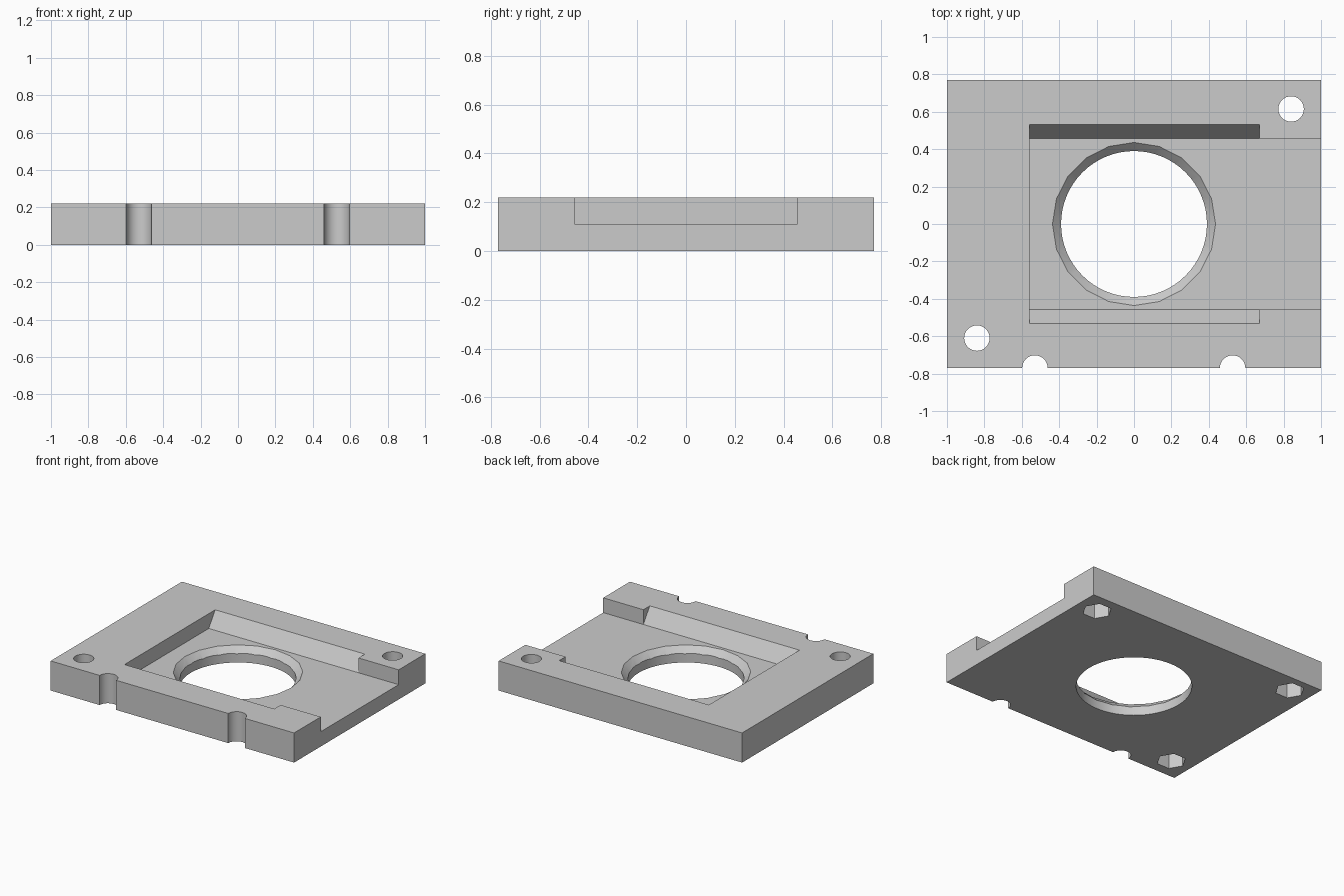
import bpy, bmesh, math

if "Cube" in bpy.data.objects:
    bpy.data.objects.remove(bpy.data.objects["Cube"], do_unlink=True)

LENGTH, WIDTH, HEIGHT, FLOOR = 2.0, 1.54, 0.22, 0.11

grey = bpy.data.materials.new("plain grey")
grey.use_nodes = True
grey.diffuse_color = (0.6, 0.6, 0.6, 1)
grey.node_tree.nodes["Principled BSDF"].inputs["Base Color"].default_value = (0.6, 0.6, 0.6, 1)


def finish(name, bm):
    bmesh.ops.recalc_face_normals(bm, faces=bm.faces)
    mesh = bpy.data.meshes.new(name)
    bm.to_mesh(mesh)
    bm.free()
    mesh.materials.append(grey)
    obj = bpy.data.objects.new(name, mesh)
    bpy.context.collection.objects.link(obj)
    return obj


def prism(name, profile, x0, x1):
    """Extrude a (y, z) profile along x."""
    bm = bmesh.new()
    face = bm.faces.new([bm.verts.new((x0, y, z)) for y, z in profile])
    out = bmesh.ops.extrude_face_region(bm, geom=[face])
    verts = [v for v in out["geom"] if isinstance(v, bmesh.types.BMVert)]
    bmesh.ops.translate(bm, verts=verts, vec=(x1 - x0, 0, 0))
    return finish(name, bm)


def drum(name, x, y, z0, z1, r0, r1, sides):
    """Upright cylinder, cone or hexagon with a corner on the x axis."""
    bm = bmesh.new()
    bmesh.ops.create_cone(bm, cap_ends=True, segments=sides,
                          radius1=r0, radius2=r1, depth=z1 - z0)
    # Turn the first corner onto the x axis
    angle = math.atan2(*reversed(list(bm.verts)[0].co.xy))
    for v in bm.verts:
        a = math.atan2(v.co.y, v.co.x) - angle
        r = v.co.xy.length
        v.co = (x + r * math.cos(a), y + r * math.sin(a), v.co.z + (z0 + z1) / 2)
    return finish(name, bm)


# Plate body
half = WIDTH / 2
plate = prism("mounting_plate", [(-half, 0), (half, 0), (half, HEIGHT), (-half, HEIGHT)],
              -LENGTH / 2, LENGTH / 2)
cutters = []

# Open-ended pocket, and the wider part with sloping side walls
inner, slope = 0.457, 0.075
cutters.append(prism("pocket_cutter", [(-inner, FLOOR), (inner, FLOOR), (inner, 0.4), (-inner, 0.4)],
                     -0.56, 1.2))
outer = inner + 2 * slope
cutters.append(prism("slope_cutter", [(-inner, FLOOR), (inner, FLOOR),
                                      (outer, FLOOR * 3), (-outer, FLOOR * 3)], -0.56, 0.67))

# Central bore with a chamfered rim
cutters.append(drum("bore_cutter", 0, 0, -0.1, 0.4, 0.39, 0.39, 64))
cutters.append(drum("chamfer_cutter", 0, 0, 0.06, 0.16, 0.386, 0.486, 20))

# Corner screw holes with hexagonal nut recesses underneath
for x, y in ((-0.84, 0.63), (0.84, 0.615), (-0.84, -0.61), (0.84, -0.61)):
    cutters.append(drum("screw_hole_cutter", x, y, -0.1, 0.4, 0.068, 0.068, 32))
    cutters.append(drum("nut_recess_cutter", x, y, -0.1, 0.11, 0.1, 0.1, 6))

# Half-round notches in the front and back edges
for x in (-0.53, 0.527):
    for y in (-half, half):
        cutters.append(drum("notch_cutter", x, y, -0.1, 0.4, 0.068, 0.068, 32))

# Cut everything out of the plate
bpy.ops.object.select_all(action='DESELECT')
plate.select_set(True)
bpy.context.view_layer.objects.active = plate
for cutter in cutters:
    cutter.hide_render = True
    mod = plate.modifiers.new("cut", 'BOOLEAN')
    mod.operation = 'DIFFERENCE'
    mod.solver = 'EXACT'
    mod.object = cutter
    bpy.ops.object.modifier_apply(modifier=mod.name)
    bpy.data.objects.remove(cutter, do_unlink=True)

bpy.ops.object.shade_smooth_by_angle(angle=math.radians(25))
